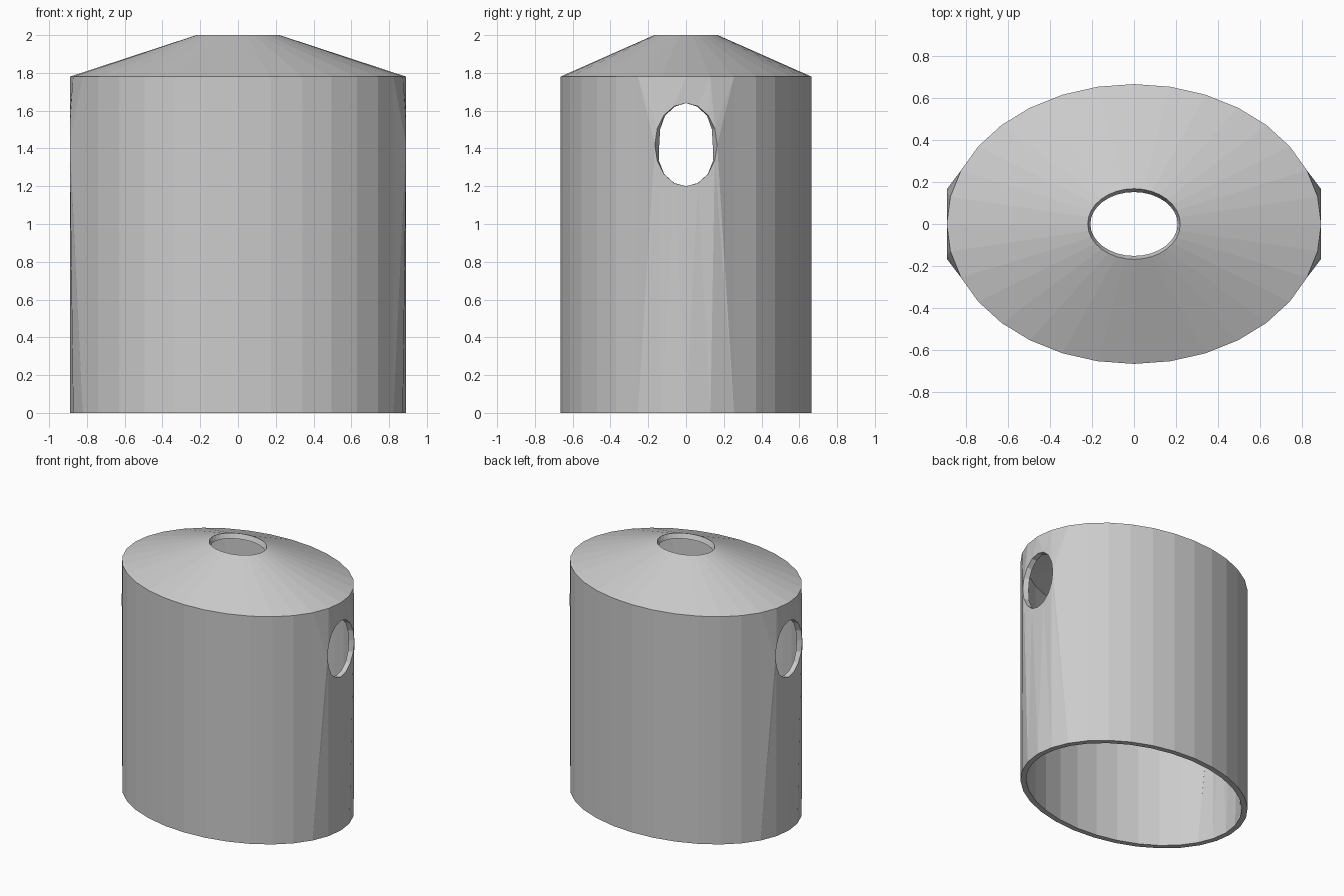
import bpy, bmesh
from math import sin, cos, pi

if "Cube" in bpy.data.objects:
    bpy.data.objects.remove(bpy.data.objects["Cube"])

RX, RY = 0.89, 0.665          # body ellipse
TX, TY = 0.22, 0.168          # roof opening
H_WALL, H_TOP = 1.78, 2.0
N = 32
HOLE_Z, HOLE_RY, HOLE_RZ = 1.42, 0.165, 0.22

bm = bmesh.new()


def ring(rx, ry, z):
    return [bm.verts.new((rx * cos(2 * pi * i / N), ry * sin(2 * pi * i / N), z)) for i in range(N)]


base = ring(RX, RY, 0)
eave = ring(RX, RY, H_WALL)
rim = ring(TX, TY, H_TOP)

# Roof all round, and plain wall except the four segments at each end
for i in range(N):
    j = (i + 1) % N
    bm.faces.new((eave[i], eave[j], rim[j], rim[i]))
    if 2 <= i < 14 or 18 <= i < 30:
        bm.faces.new((base[i], base[j], eave[j], eave[i]))

# End panels: flat oval hole joined to the wall edges
for centre, x in ((0, RX), (N // 2, -RX)):
    hole = [bm.verts.new((x, HOLE_RY * cos(k * pi / 8), HOLE_Z + HOLE_RZ * sin(k * pi / 8)))
            for k in range(16)]
    for sy in (1, -1):
        step = sy if x > 0 else -sy

        def h(k, up):
            k = k * up
            return hole[(k if sy > 0 else 8 - k) % 16]

        for row, up in ((eave, 1), (base, -1)):
            t = [row[(centre + step * n) % N] for n in range(3)]
            for tri in ((h(0, up), h(1, up), t[2]), (t[2], h(1, up), t[1]),
                        (h(1, up), h(2, up), t[1]), (h(2, up), h(3, up), t[1]),
                        (t[1], h(3, up), t[0]), (h(3, up), h(4, up), t[0])):
                bm.faces.new(tri)
        side = (centre + step * 2) % N
        bm.faces.new((h(0, 1), eave[side], base[side]))

bmesh.ops.recalc_face_normals(bm, faces=bm.faces)
mesh = bpy.data.meshes.new("hollow_canister")
bm.to_mesh(mesh)
bm.free()
shell = bpy.data.objects.new("hollow_canister", mesh)
bpy.context.collection.objects.link(shell)

# Wall thickness, growing inwards
solid = shell.modifiers.new("wall_thickness", 'SOLIDIFY')
solid.thickness = 0.04
solid.offset = -1
solid.use_even_offset = True
